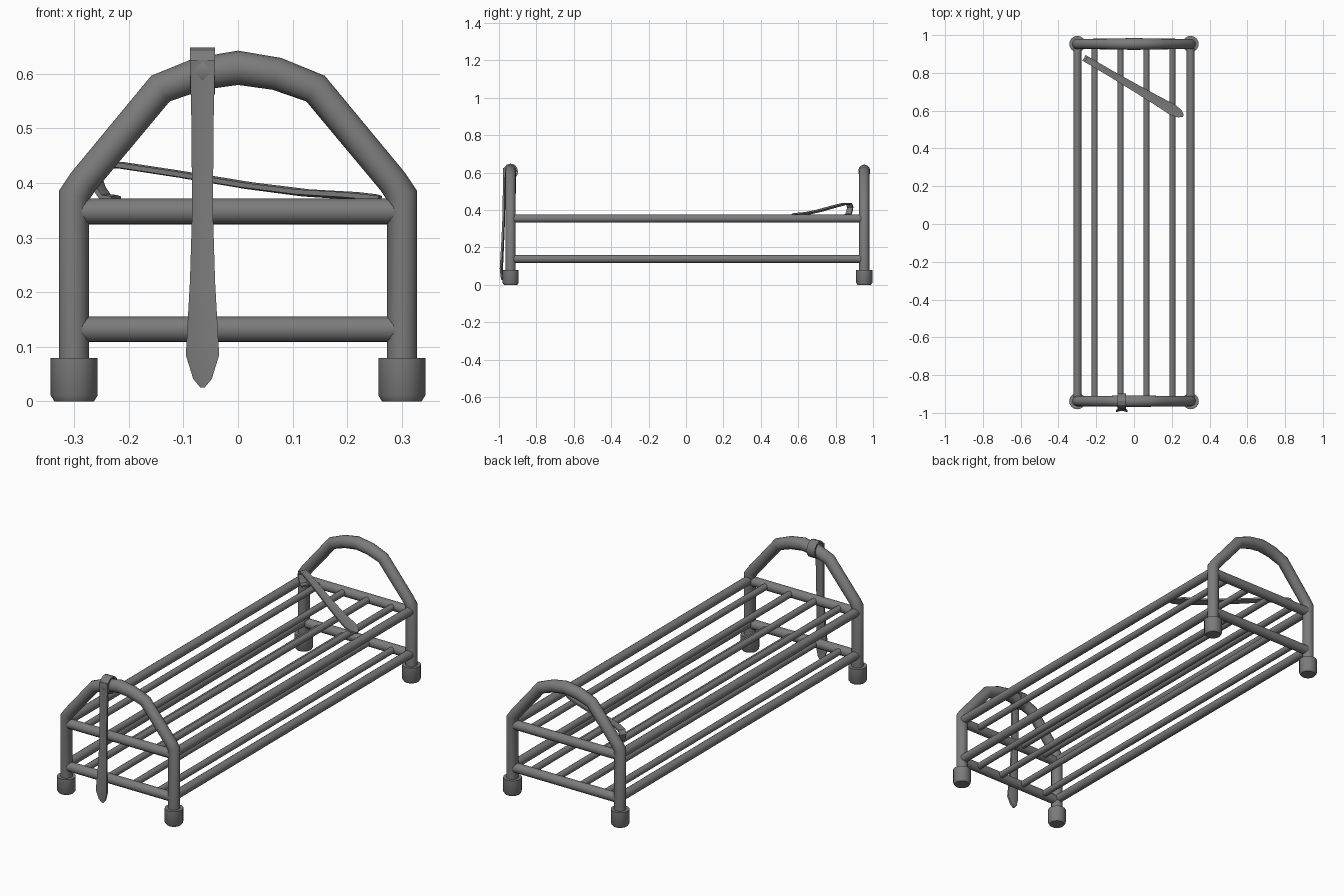
import bpy, bmesh, math
from mathutils import Vector

cube = bpy.data.objects.get("Cube")
if cube:
    bpy.data.objects.remove(cube, do_unlink=True)

GREY = 0.2
metal = bpy.data.materials.new("plain grey")
metal.use_nodes = True
metal.diffuse_color = (GREY, GREY, GREY, 1)
metal.node_tree.nodes["Principled BSDF"].inputs["Base Color"].default_value = (GREY, GREY, GREY, 1)

FRONT, BACK, LEG_X = -0.938, 0.953, 0.30
SIDES = 16


def finish(name, bm, angle=40):
    bmesh.ops.recalc_face_normals(bm, faces=bm.faces)
    mesh = bpy.data.meshes.new(name)
    bm.to_mesh(mesh)
    bm.free()
    mesh.materials.append(metal)
    obj = bpy.data.objects.new(name, mesh)
    bpy.context.collection.objects.link(obj)
    bpy.ops.object.select_all(action='DESELECT')
    obj.select_set(True)
    bpy.context.view_layer.objects.active = obj
    bpy.ops.object.shade_smooth_by_angle(angle=math.radians(angle))
    return obj


def loft(name, rings, closed=False, angle=40):
    """Skin a list of vertex rings; cap the ends unless closed."""
    bm = bmesh.new()
    loops = [[bm.verts.new(p) for p in ring] for ring in rings]
    n = len(loops[0])
    pairs = list(zip(loops, loops[1:])) + ([(loops[-1], loops[0])] if closed else [])
    for a, b in pairs:
        for i in range(n):
            j = (i + 1) % n
            bm.faces.new((a[i], a[j], b[j], b[i]))
    if not closed:
        bm.faces.new(loops[0])
        bm.faces.new(loops[-1])
    return finish(name, bm, angle)


def tube(name, points, radii, plane_normal):
    """Sweep a mitred round section along a planar path."""
    pts = [Vector(p) for p in points]
    normal = Vector(plane_normal)
    rings = []
    for i, p in enumerate(pts):
        into = (p - pts[max(i - 1, 0)]).normalized()
        out = (pts[min(i + 1, len(pts) - 1)] - p).normalized()
        tangent = (into + out).normalized()
        side = normal.cross(tangent)
        stretch = 1 / max(tangent.dot(out if out.length else into), 0.5)
        r = radii[i]
        rings.append([p + side * r * stretch * math.cos(t) + normal * r * math.sin(t)
                      for t in (2 * math.pi * k / SIDES for k in range(SIDES))])
    return loft(name, rings)


def rod(name, a, b, r):
    return tube(name, [a, b], [r, r], (0, 0, 1))


def ribbon(name, points, widths, across, thick, bow=0.0, closed=False):
    """Sweep a flat strip along a path; bow sinks its middle."""
    pts = [Vector(p) for p in points]
    across = Vector(across).normalized()
    last = len(pts) - 1
    rings = []
    for i, p in enumerate(pts):
        before = pts[i - 1] if closed or i else p
        after = pts[(i + 1) % len(pts)] if closed or i < last else p
        up = across.cross((after - before).normalized())
        half, t = across * widths[i] / 2, up * thick / 2
        dip = up * bow * widths[i]
        rings.append([p - half - t, p - t - dip, p + half - t,
                      p + half + t, p + t - dip, p - half + t])
    return loft(name, rings, closed, 30)


# End frames: arched tube, cross bars and capped feet
half_arch = [(0.30, 0.04), (0.30, 0.378), (0.284, 0.402), (0.142, 0.573), (0.071, 0.600)]
half_radii = [0.0275, 0.0275, 0.0275, 0.028, 0.030]
arch = half_arch + [(0, 0.611)] + [(-x, z) for x, z in reversed(half_arch)]
radii = half_radii + [0.031] + half_radii[::-1]
foot_profile = [(0.0, 0.036), (0.011, 0.043), (0.08, 0.043)]
for end, y in (("front", FRONT), ("back", BACK)):
    tube(end + "_arch", [(x, y, z) for x, z in arch], radii, (0, 1, 0))
    for level, z in (("lower", 0.132), ("upper", 0.348)):
        rod(f"{end}_{level}_crossbar", (-LEG_X, y, z), (LEG_X, y, z), 0.0235)
    for side, sx in (("left", 1), ("right", -1)):
        loft(f"{end}_{side}_foot",
             [[Vector((sx * LEG_X + r * math.cos(t), y + r * math.sin(t), z))
               for t in (2 * math.pi * k / SIDES for k in range(SIDES))]
              for z, r in foot_profile])

# Long side rails and slats on both levels
for level, z in (("lower", 0.138), ("upper", 0.354)):
    for side, x in (("left", LEG_X), ("right", -LEG_X)):
        rod(f"{level}_{side}_rail", (x, FRONT, z), (x, BACK, z), 0.0215)
    for i in range(4):
        x = -0.208 + 0.137 * i
        rod(f"{level}_slat_{i + 1}", (x, FRONT, z - 0.006), (x, BACK, z - 0.006), 0.016)

# Strap looped over the front arch and hanging down
loop = [(-0.065, FRONT + 0.036 * math.cos(t), 0.605 + 0.039 * math.sin(t))
        for t in (2 * math.pi * k / 12 for k in range(12))]
ribbon("hanging_strap_loop", loop, [0.045] * 12, (1, 0, 0), 0.008, closed=True)
hang = [(-0.974, 0.625), (-0.974, 0.52), (-0.977, 0.35), (-0.983, 0.22),
        (-0.991, 0.085), (-0.986, 0.042), (-0.982, 0.027)]
ribbon("hanging_strap", [(-0.065, y, z) for y, z in hang],
       [0.046, 0.041, 0.038, 0.046, 0.061, 0.034, 0.008], (1, 0, 0), 0.010, bow=-0.12)

# Strap lying diagonally over the slats, with its curled end on the rail
along = Vector((0.863, -0.505, 0))
start = Vector((-0.262, 0.878, 0))
lying = [(0.045, 0.371), (0.022, 0.374), (0.008, 0.392), (0.0, 0.415), (0.012, 0.433),
         (0.05, 0.434), (0.18, 0.417), (0.32, 0.397), (0.44, 0.384), (0.54, 0.379),
         (0.585, 0.375), (0.605, 0.372)]
ribbon("lying_strap", [start + along * u + Vector((0, 0, z)) for u, z in lying],
       [0.034] * 6 + [0.036, 0.042, 0.050, 0.060, 0.042, 0.012],
       (0.505, 0.863, 0), 0.009, bow=-0.08)
